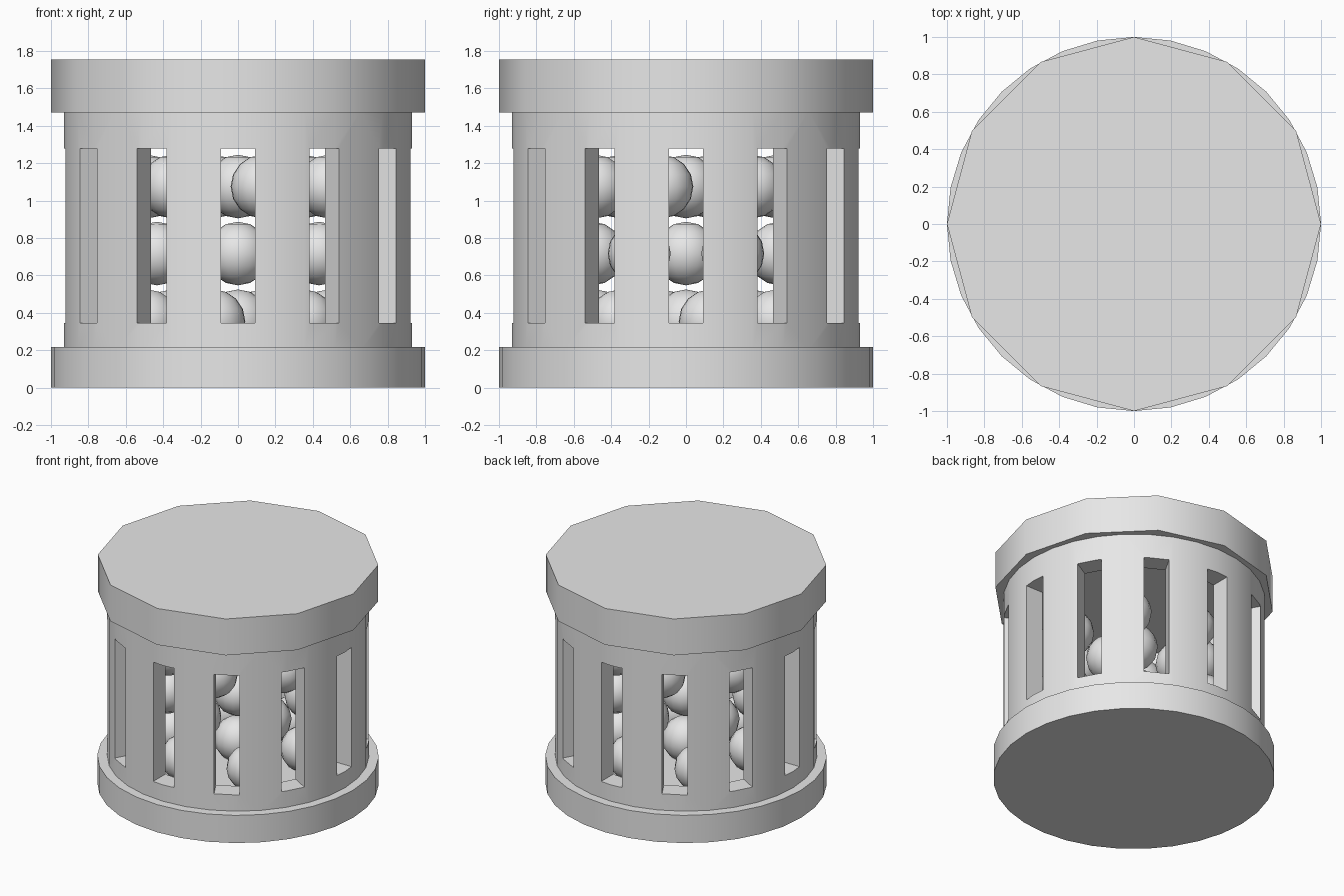
import bpy, bmesh, math
from mathutils import Matrix

cube = bpy.data.objects.get("Cube")
if cube:
    bpy.data.objects.remove(cube, do_unlink=True)

grey = bpy.data.materials.new("light grey")
grey.use_nodes = True
grey.diffuse_color = (0.8, 0.8, 0.8, 1)
grey.node_tree.nodes["Principled BSDF"].inputs["Base Color"].default_value = (0.8, 0.8, 0.8, 1)


def make_object(name, bm):
    bmesh.ops.recalc_face_normals(bm, faces=bm.faces)
    mesh = bpy.data.meshes.new(name)
    bm.to_mesh(mesh)
    bm.free()
    mesh.materials.append(grey)
    obj = bpy.data.objects.new(name, mesh)
    bpy.context.collection.objects.link(obj)
    return obj


def smooth(obj, degrees=40):
    bpy.ops.object.select_all(action='DESELECT')
    obj.select_set(True)
    bpy.context.view_layer.objects.active = obj
    bpy.ops.object.shade_smooth_by_angle(angle=math.radians(degrees))


def circle(bm, radius, z, sides):
    turn = math.tau / sides
    return [bm.verts.new((radius * math.cos(i * turn), radius * math.sin(i * turn), z))
            for i in range(sides)]


def bridge(bm, a, b):
    for i in range(len(a)):
        j = (i + 1) % len(a)
        bm.faces.new((a[i], a[j], b[j], b[i]))


def disc(name, radius, bottom, top, sides):
    bm = bmesh.new()
    low, high = circle(bm, radius, bottom, sides), circle(bm, radius, top, sides)
    bridge(bm, low, high)
    bm.faces.new(low)
    bm.faces.new(high)
    smooth(make_object(name, bm))


# Round base and twelve-sided lid
disc("base", 1, 0, 0.217, 32)
disc("lid", 1, 1.47, 1.755, 12)

# Thick tubular wall
bm = bmesh.new()
loops = [circle(bm, r, z, 32) for r, z in
         ((0.93, 0.2), (0.93, 1.48), (0.78, 1.48), (0.78, 0.2))]
for i in range(4):
    bridge(bm, loops[i], loops[(i + 1) % 4])
wall = make_object("slotted_wall", bm)

# Twelve tall slots cut through the wall
SLOT_LOW, SLOT_HIGH = 0.345, 1.28
bm = bmesh.new()
for i in range(12):
    place = (Matrix.Rotation(i * math.tau / 12, 4, 'Z')
             @ Matrix.Translation((0.86, 0, (SLOT_LOW + SLOT_HIGH) / 2))
             @ Matrix.Diagonal((0.4, 0.18, SLOT_HIGH - SLOT_LOW, 1)))
    bmesh.ops.create_cube(bm, size=1, matrix=place)
cutter = make_object("slot_cutter", bm)
cutter.hide_render = True
cut = wall.modifiers.new("slots", 'BOOLEAN')
cut.operation = 'DIFFERENCE'
cut.solver = 'EXACT'
cut.object = cutter
bpy.context.view_layer.objects.active = wall
bpy.ops.object.modifier_apply(modifier=cut.name)
bpy.data.objects.remove(cutter, do_unlink=True)
smooth(wall, 30)

# Three layers of balls: one in the middle, six around it, each layer twisted
for name, z, twist in (("lower_balls", 0.355, 15), ("middle_balls", 0.717, 30),
                       ("upper_balls", 1.075, 45)):
    bm = bmesh.new()
    spots = [Matrix.Translation((0, 0, z))]
    for i in range(6):
        spots.append(Matrix.Rotation(math.radians(twist + 60 * i), 4, 'Z')
                     @ Matrix.Translation((0.5, 0, z)))
    for spot in spots:
        bmesh.ops.create_uvsphere(bm, u_segments=16, v_segments=8, radius=0.17, matrix=spot)
    smooth(make_object(name, bm))
